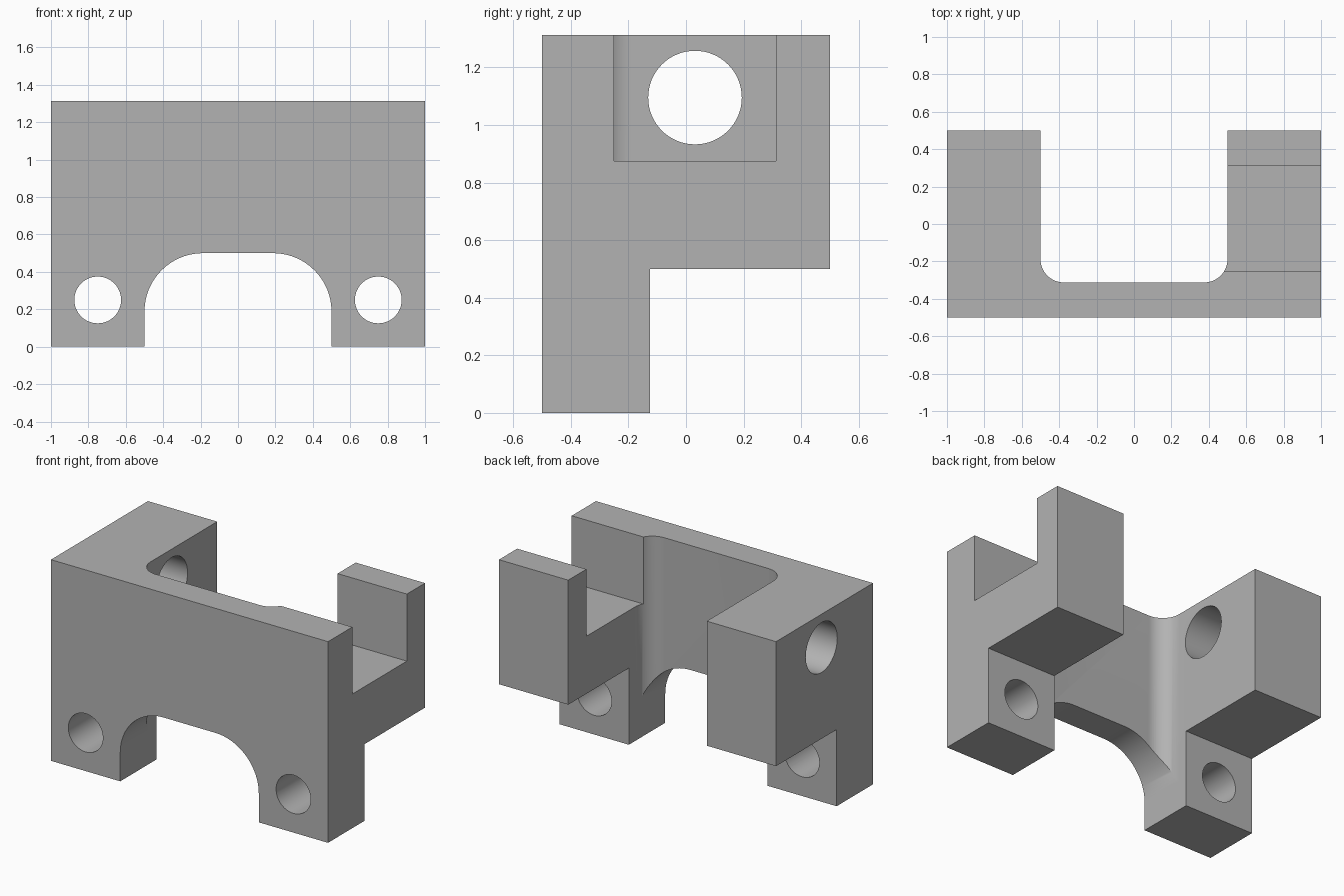
import bpy
import bmesh
import math
from mathutils import Vector

cube = bpy.data.objects.get("Cube")
if cube:
    bpy.data.objects.remove(cube, do_unlink=True)

HEIGHT = 1.3125
RADIUS_ARCH = 0.3125
RADIUS_POCKET = 0.125

grey = bpy.data.materials.new("plain grey")
grey.use_nodes = True
grey.diffuse_color = (0.45, 0.45, 0.45, 1)
grey.node_tree.nodes["Principled BSDF"].inputs["Base Color"].default_value = (0.45, 0.45, 0.45, 1)


def prism(name, outline, axis, start, end):
    """Extrude a 2D outline along an axis; the outline uses the other two axes in order."""
    def place(a, b, depth):
        point = [a, b]
        point.insert("xyz".index(axis), depth)
        return point

    bm = bmesh.new()
    face = bm.faces.new([bm.verts.new(place(a, b, start)) for a, b in outline])
    result = bmesh.ops.extrude_face_region(bm, geom=[face])
    moved = [v for v in result["geom"] if isinstance(v, bmesh.types.BMVert)]
    bmesh.ops.translate(bm, verts=moved, vec=Vector(place(0, 0, end - start)))
    bmesh.ops.recalc_face_normals(bm, faces=bm.faces)
    mesh = bpy.data.meshes.new(name)
    bm.to_mesh(mesh)
    bm.free()
    mesh.materials.append(grey)
    obj = bpy.data.objects.new(name, mesh)
    bpy.context.collection.objects.link(obj)
    return obj


def arc(cx, cy, radius, from_deg, to_deg, steps):
    angles = [math.radians(from_deg + (to_deg - from_deg) * i / steps) for i in range(steps + 1)]
    return [(cx + radius * math.cos(t), cy + radius * math.sin(t)) for t in angles]


def circle(cx, cy, radius):
    return arc(cx, cy, radius, 0, 360, 64)[:-1]


def rectangle(x0, y0, x1, y1):
    return [(x0, y0), (x1, y0), (x1, y1), (x0, y1)]


def cut(target, cutter):
    cutter.hide_render = True
    mod = target.modifiers.new(cutter.name, "BOOLEAN")
    mod.operation = "DIFFERENCE"
    mod.solver = "EXACT"
    mod.object = cutter
    bpy.context.view_layer.objects.active = target
    bpy.ops.object.modifier_apply(modifier=mod.name)
    bpy.data.objects.remove(cutter, do_unlink=True)


# Body: stepped side profile with legs at the front
profile = [(-0.5, 0), (-0.125, 0), (-0.125, 0.5), (0.5, 0.5), (0.5, HEIGHT), (-0.5, HEIGHT)]
bracket = prism("mounting_bracket", profile, "x", -1, 1)

# Rear pocket with rounded inner corners
side, back = 0.5 - RADIUS_POCKET, -0.3125 + RADIUS_POCKET
pocket = ([(0.5, 0.7), (-0.5, 0.7)]
          + arc(-side, back, RADIUS_POCKET, 180, 270, 16)
          + arc(side, back, RADIUS_POCKET, 270, 360, 16))
cut(bracket, prism("pocket_cutter", pocket, "z", -0.2, 1.6))

# Arch between the legs
side, spring = 0.5 - RADIUS_ARCH, 0.5 - RADIUS_ARCH
arch = ([(-0.5, -0.2), (0.5, -0.2)]
        + arc(side, spring, RADIUS_ARCH, 0, 90, 24)
        + arc(-side, spring, RADIUS_ARCH, 90, 180, 24))
cut(bracket, prism("arch_cutter", arch, "y", -0.7, 0.6))

# Bolt holes through the legs
for x in (-0.75, 0.75):
    cut(bracket, prism("leg_hole_cutter", circle(x, 0.25, 0.125), "y", -0.7, 0.1))

# Open slot in the left arm, cross hole in the right arm
cut(bracket, prism("slot_cutter", rectangle(-0.25, 0.875, 0.3125, 1.6), "x", 0.3, 1.2))
cut(bracket, prism("arm_hole_cutter", circle(0.03125, 1.095, 0.1625), "x", -1.2, -0.3))

# Smooth curved walls, crisp edges
bpy.ops.object.select_all(action="DESELECT")
bracket.select_set(True)
bpy.context.view_layer.objects.active = bracket
bpy.ops.object.shade_smooth_by_angle(angle=math.radians(30))
